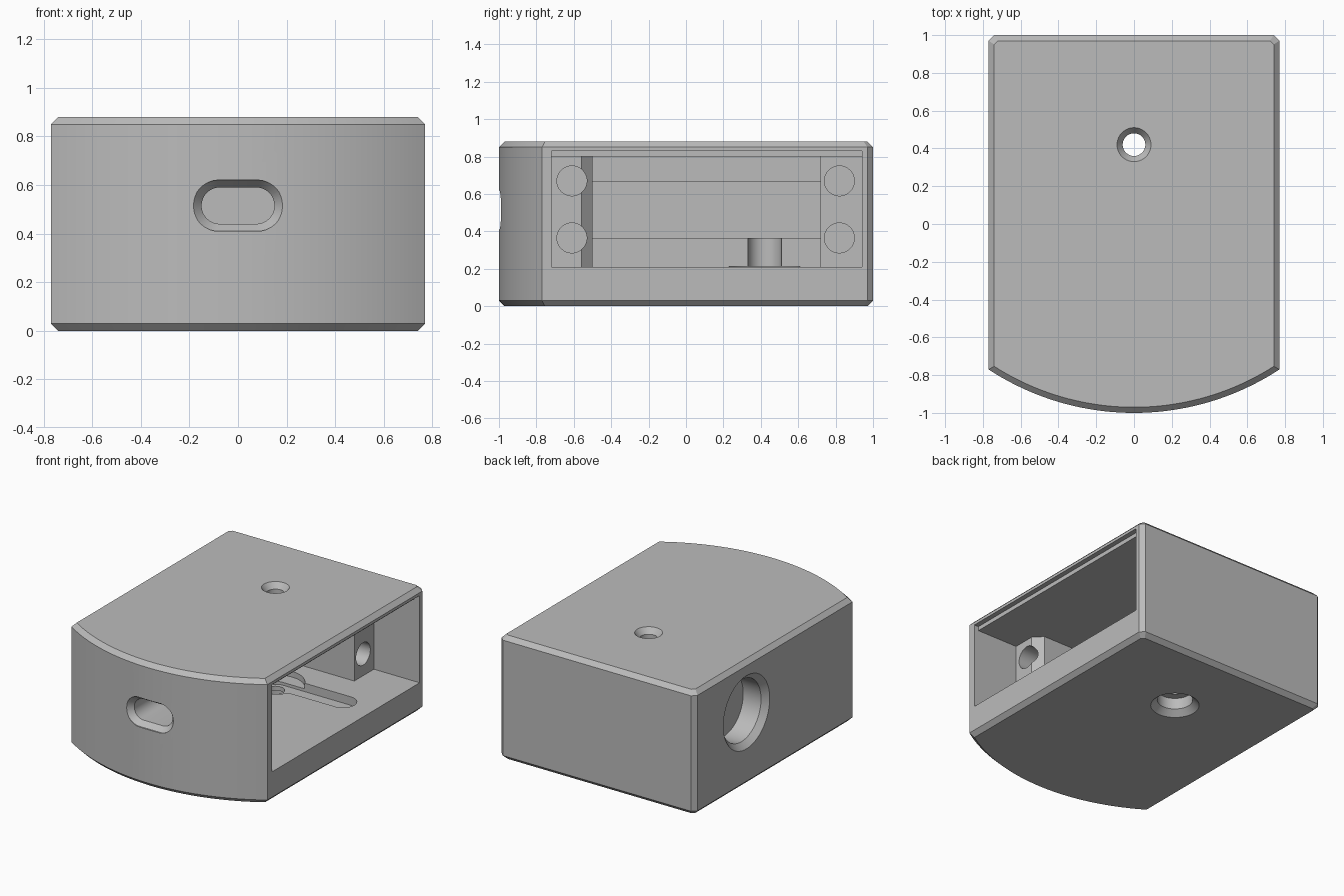
import bpy, bmesh, math
from mathutils import Vector

if "Cube" in bpy.data.objects:
    bpy.data.objects.remove(bpy.data.objects["Cube"], do_unlink=True)

grey = bpy.data.materials.new("plain grey")
grey.use_nodes = True
colour = (0.5, 0.5, 0.5, 1)
grey.diffuse_color = colour
grey.node_tree.nodes["Principled BSDF"].inputs["Base Color"].default_value = colour


def loft(name, rings):
    """Closed solid through rings that have equal point counts."""
    bm = bmesh.new()
    loops = [[bm.verts.new(p) for p in ring] for ring in rings]
    n = len(loops[0])
    for a, b in zip(loops, loops[1:]):
        for i in range(n):
            j = (i + 1) % n
            bm.faces.new((a[i], a[j], b[j], b[i]))
    bm.faces.new(loops[0])
    bm.faces.new(loops[-1])
    bmesh.ops.recalc_face_normals(bm, faces=bm.faces)
    mesh = bpy.data.meshes.new(name)
    bm.to_mesh(mesh)
    bm.free()
    mesh.materials.append(grey)
    obj = bpy.data.objects.new(name, mesh)
    bpy.context.collection.objects.link(obj)
    return obj


def prism(name, points, low, high):
    return loft(name, [[(x, y, z) for x, y in points] for z in (low, high)])


def box(name, x0, x1, y0, y1, z0, z1):
    return prism(name, [(x0, y0), (x1, y0), (x1, y1), (x0, y1)], z0, z1)


def stadium(radius, half=0, count=48):
    """Round-ended slot outline; a circle when half is zero."""
    pts = []
    for i in range(count):
        t = 2 * math.pi * (i + 0.5) / count
        c = math.cos(t)
        pts.append((radius * c + math.copysign(half, c), radius * math.sin(t)))
    return pts


def bore(name, axis, centre, steps):
    """Hole along an axis; each step is (position, radius, half length)."""
    rings = []
    for pos, radius, half in steps:
        ring = []
        for u, v in stadium(radius, half):
            offset = {"x": (0, u, v), "y": (u, 0, v), "z": (u, v, 0)}[axis]
            p = Vector(centre) + Vector(offset)
            p["xyz".index(axis)] = pos
            ring.append(p)
        rings.append(ring)
    return loft(name, rings)


def outline(inset, z):
    """Body outline: square back with clipped corners and a bowed front."""
    w, back, radius = 0.77 - inset, 1 - inset, 1.404 - inset
    clip = 0.03 - inset / 3
    centre = 0.404
    sweep = math.asin(w / radius)
    pts = []
    for i in range(41):
        a = sweep * (i / 20 - 1)
        pts.append((radius * math.sin(a), centre - radius * math.cos(a), z))
    pts += [(w, back - clip, z), (w - clip, back, z),
            (clip - w, back, z), (-w, back - clip, z)]
    return pts


# Chamfered outer body
housing = loft("housing", [outline(0.03, 0), outline(0, 0.03),
                           outline(0, 0.85), outline(0.03, 0.88)])

# Open side compartment and its shallow lid rebate
cutters = [
    box("compartment", 0.41, 0.9, -0.72, 0.94, 0.21, 0.80),
    box("lid_rebate", 0.735, 0.9, -0.72, 0.94, 0.21, 0.83),
]

# Stepped bay between the screw posts
for label, x0, z0, z1 in (("lower", 0, 0.21, 0.365),
                          ("middle", -0.45, 0.365, 0.665),
                          ("upper", -0.1, 0.665, 0.80)):
    plan = [(x0, -0.5), (0.35, -0.5), (0.41, -0.56),
            (0.5, -0.56), (0.5, 0.72), (x0, 0.72)]
    cutters.append(prism(label + "_bay", plan, z0, z1))

# Screw holes in the posts
for y in (-0.61, 0.82):
    for z in (0.365, 0.67):
        cutters.append(bore("screw_hole", "x", (0, y, z),
                            [(0.15, 0.08, 0), (0.5, 0.08, 0)]))

# Front port, side pocket, top hole, bottom socket and floor slot
cutters += [
    bore("front_port", "y", (0, 0, 0.515),
         [(-1.1, 0.105, 0.08), (-0.99, 0.105, 0.08),
          (-0.95, 0.075, 0.075), (-0.4, 0.075, 0.075)]),
    bore("side_pocket", "x", (0, 0.42, 0.52),
         [(-0.9, 0.26, 0), (-0.77, 0.26, 0), (-0.73, 0.22, 0), (-0.59, 0.22, 0)]),
    bore("top_hole", "z", (0, 0.42, 0),
         [(0.95, 0.09, 0), (0.88, 0.09, 0), (0.84, 0.06, 0), (0.6, 0.06, 0)]),
    bore("bottom_socket", "z", (0, 0.42, 0),
         [(-0.1, 0.16, 0), (0, 0.16, 0), (0.04, 0.117, 0), (0.12, 0.117, 0)]),
    bore("through_hole", "z", (0, 0.42, 0), [(0.1, 0.06, 0), (0.25, 0.06, 0)]),
    bore("floor_recess", "z", (0, 0.42, 0), [(0.17, 0.19, 0), (0.212, 0.19, 0)]),
    bore("floor_slot", "z", (0.265, 0.42, 0),
         [(0.15, 0.09, 0.265), (0.366, 0.09, 0.265)]),
]

# Cut everything out of the housing
bpy.ops.object.select_all(action="DESELECT")
bpy.context.view_layer.objects.active = housing
housing.select_set(True)
for cutter in cutters:
    cutter.hide_render = True
    mod = housing.modifiers.new("cut", "BOOLEAN")
    mod.operation = "DIFFERENCE"
    mod.solver = "EXACT"
    mod.object = cutter
    bpy.ops.object.modifier_apply(modifier=mod.name)
    bpy.data.objects.remove(cutter, do_unlink=True)

bpy.ops.object.shade_smooth_by_angle(angle=math.radians(25))
